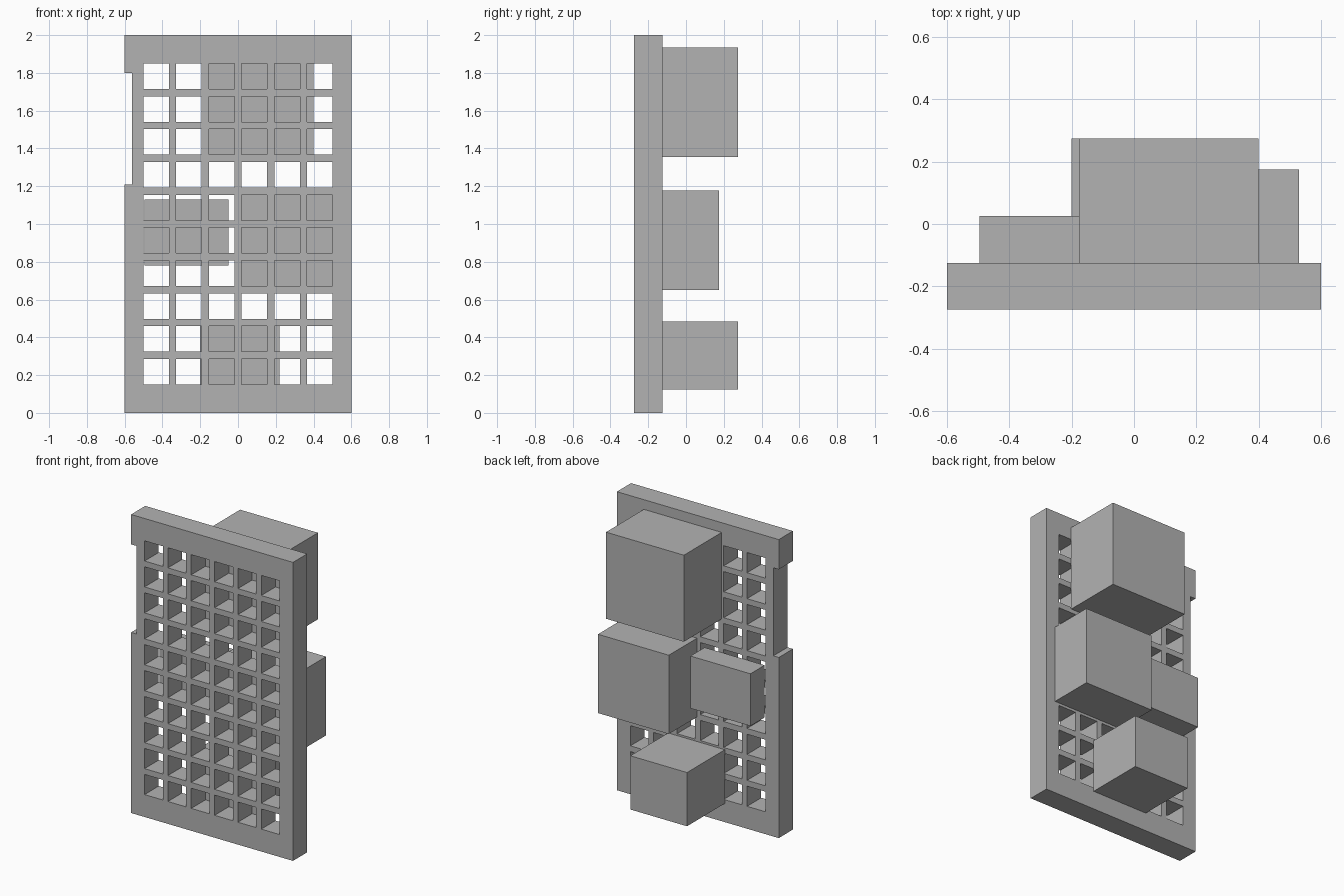
import bpy, bmesh, math

old = bpy.data.objects.get("Cube")
if old:
    bpy.data.objects.remove(old, do_unlink=True)

grey = bpy.data.materials.new("plain grey")
grey.use_nodes = True
GREY = (0.45, 0.45, 0.45, 1)
grey.diffuse_color = GREY
grey.node_tree.nodes["Principled BSDF"].inputs["Base Color"].default_value = GREY

FRONT, BACK = -0.275, -0.125      # panel depth
COLS, ROWS, HOLE = 6, 10, 0.135


def finish(bm, name):
    bmesh.ops.recalc_face_normals(bm, faces=bm.faces[:])
    mesh = bpy.data.meshes.new(name)
    bm.to_mesh(mesh)
    bm.free()
    mesh.materials.append(grey)
    bpy.context.collection.objects.link(bpy.data.objects.new(name, mesh))


def spans(low, high, count):
    """Evenly spaced hole intervals filling low..high."""
    pitch = (high - low - HOLE) / (count - 1)
    return [(low + i * pitch, low + i * pitch + HOLE) for i in range(count)]


def inside(v, intervals):
    return any(a < v < b for a, b in intervals)


# Lattice panel: grid of cells minus the holes and the side notch, extruded
holes_x, holes_z = spans(-0.5, 0.5, COLS), spans(0.15, 1.85, ROWS)
notch_x, notch_z = (-0.6, -0.56), (1.21, 1.8)
xs = sorted([-0.6, 0.6, notch_x[1]] + [v for s in holes_x for v in s])
zs = sorted([0, 2, *notch_z] + [v for s in holes_z for v in s])

bm = bmesh.new()
grid = [[bm.verts.new((x, FRONT, z)) for z in zs] for x in xs]
for i in range(len(xs) - 1):
    for j in range(len(zs) - 1):
        cx, cz = (xs[i] + xs[i + 1]) / 2, (zs[j] + zs[j + 1]) / 2
        hole = inside(cx, holes_x) and inside(cz, holes_z)
        notch = inside(cx, [notch_x]) and inside(cz, [notch_z])
        if not (hole or notch):
            bm.faces.new((grid[i][j], grid[i + 1][j],
                          grid[i + 1][j + 1], grid[i][j + 1]))
bmesh.ops.delete(bm, geom=[v for v in bm.verts if not v.link_faces], context='VERTS')
ext = bmesh.ops.extrude_face_region(bm, geom=bm.faces[:], use_keep_orig=True)
moved = [g for g in ext["geom"] if isinstance(g, bmesh.types.BMVert)]
bmesh.ops.translate(bm, verts=moved, vec=(0, BACK - FRONT, 0))
finish(bm, "lattice_panel")

# Boxes on the back: x range, back face y, z range
boxes = {
    "top_box": (-0.177, 0.4, 0.275, 1.355, 1.935),
    "middle_box": (0.005, 0.53, 0.175, 0.65, 1.178),
    "small_box": (-0.495, -0.05, 0.025, 0.78, 1.13),
    "bottom_box": (-0.2, 0.22, 0.275, 0.125, 0.485),
}
for name, (x0, x1, y1, z0, z1) in boxes.items():
    bm = bmesh.new()
    bmesh.ops.create_cube(bm, size=1)
    bmesh.ops.scale(bm, verts=bm.verts, vec=(x1 - x0, y1 - BACK, z1 - z0))
    bmesh.ops.translate(bm, verts=bm.verts,
                        vec=((x0 + x1) / 2, (BACK + y1) / 2, (z0 + z1) / 2))
    finish(bm, name)
